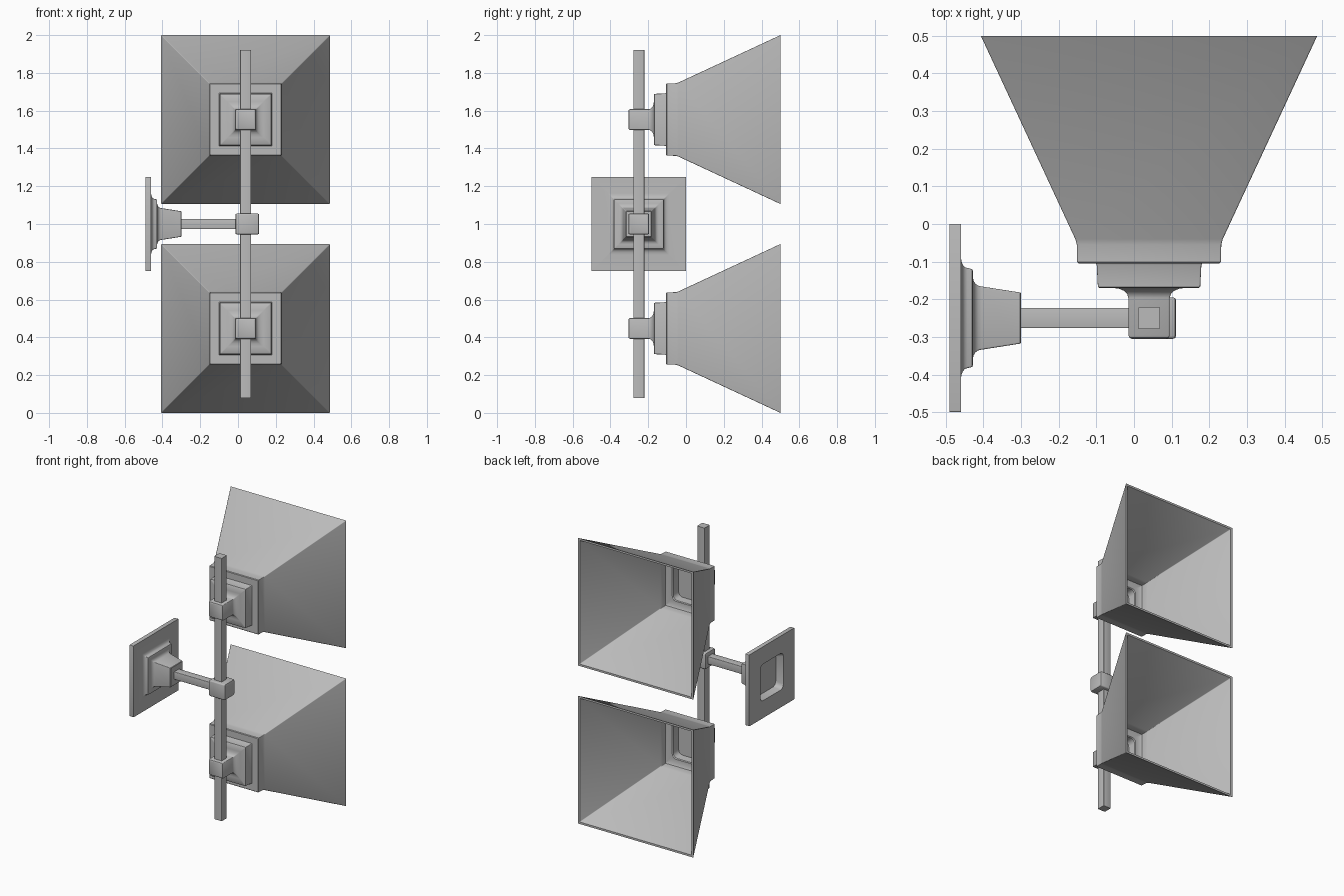
import bpy
from math import cos, sin, pi, radians
from mathutils import Vector

if "Cube" in bpy.data.objects:
    bpy.data.objects.remove(bpy.data.objects["Cube"])

metal = bpy.data.materials.new("satin_grey")
metal.use_nodes = True
GREY = (0.5, 0.5, 0.5, 1)
metal.diffuse_color = GREY
metal.node_tree.nodes["Principled BSDF"].inputs["Base Color"].default_value = GREY

BAR_X, BAR_Y, MID_Z = 0.04, -0.25, 1.0
SEG = 4  # segments per rounded corner


def square(half, r):
    """Square outline with rounded corners."""
    pts = []
    for q in range(4):
        for i in range(SEG):
            a = pi / 2 * (q + i / (SEG - 1))
            c = pi / 2 * q + pi / 4
            sx, sy = (1 if cos(c) > 0 else -1), (1 if sin(c) > 0 else -1)
            pts.append((sx * (half - r) + r * cos(a), sy * (half - r) + r * sin(a)))
    return pts


def loft(name, axis, centre, profile):
    """Closed square loft along an axis; profile = (position, half width, corner radius)."""
    place = {"x": lambda t, u, v: (t, u, v),
             "y": lambda t, u, v: (v, t, u),
             "z": lambda t, u, v: (u, v, t)}[axis]
    c = Vector(centre)
    verts = [Vector(place(t, u, v)) + c for t, h, r in profile for u, v in square(h, r)]
    n = 4 * SEG
    faces = [list(reversed(range(n)))]
    for k in range(len(profile) - 1):
        a, b = k * n, (k + 1) * n
        faces += [(a + i, a + (i + 1) % n, b + (i + 1) % n, b + i) for i in range(n)]
    faces.append(list(range(len(verts) - n, len(verts))))
    mesh = bpy.data.meshes.new(name)
    mesh.from_pydata(verts, [], faces)
    mesh.materials.append(metal)
    obj = bpy.data.objects.new(name, mesh)
    bpy.context.collection.objects.link(obj)
    bpy.ops.object.select_all(action="DESELECT")
    obj.select_set(True)
    bpy.context.view_layer.objects.active = obj
    bpy.ops.object.shade_smooth_by_angle(angle=radians(35))
    return obj


def prism(start, end, half, r=0.003, bevel=0.0):
    """Profile of a straight square block with softened ends."""
    if not bevel:
        return [(start, half, r), (end, half, r)]
    return [(start, half - bevel, r), (start + bevel * 0.3, half - bevel * 0.3, r),
            (start + bevel, half, r), (end - bevel, half, r),
            (end - bevel * 0.3, half - bevel * 0.3, r), (end, half - bevel, r)]


def cove(t0, h0, t1, h1, r):
    """Concave quarter curve between two widths."""
    return [(t0 + (t1 - t0) * (1 - cos(a)), h0 + (h1 - h0) * sin(a), r)
            for a in (pi / 2 * i / 4 for i in range(5))]


# Upright bar and its centre hub
loft("upright_bar", "z", (BAR_X, BAR_Y, 0), prism(0.08, 1.92, 0.029))
loft("centre_hub", "x", (0, BAR_Y, MID_Z), prism(-0.014, 0.112, 0.055, 0.008, 0.008))

# Arm from wall plate to hub
loft("arm", "x", (0, BAR_Y, MID_Z), prism(-0.31, 0.0, 0.027))

# Wall plate with stepped boss, hollowed from behind
R = 0.004
plate = [(-0.44, 0.115, 0.03), (-0.48, 0.125, 0.03), (-0.49, 0.128, 0.03),
         (-0.49, 0.25, R), (-0.46, 0.25, R)]
plate += cove(-0.46, 0.163, -0.443, 0.133, R)
plate += [(-0.43, 0.13, R), (-0.428, 0.125, R)]
plate += cove(-0.428, 0.108, -0.405, 0.084, R)
plate += [(-0.303, 0.068, R), (-0.30, 0.065, R)]
loft("wall_plate", "x", (0, BAR_Y, MID_Z), plate)

# Two shades, each with a bar clamp and a stepped, hollow collar
shade = cove(-0.17, 0.095, -0.196, 0.055, R)[::-1]
shade = [(-0.305, 0.046, R), (-0.302, 0.052, R), (-0.296, 0.055, R)] + shade
shade += [(-0.17, 0.132, R), (-0.167, 0.136, R), (-0.11, 0.139, R), (-0.105, 0.141, R),
          (-0.105, 0.187, R), (-0.101, 0.191, R), (-0.055, 0.192, R), (-0.04, 0.196, R),
          (0.5, 0.447, R), (0.5, 0.433, R),
          (-0.035, 0.182, R), (-0.055, 0.178, R), (-0.085, 0.177, R),
          (-0.09, 0.17, R), (-0.09, 0.13, 0.03), (-0.095, 0.125, 0.03), (-0.15, 0.122, 0.03)]
for label, z in (("lower", 0.447), ("upper", 1.553)):
    loft(label + "_shade", "y", (BAR_X, 0, z), shade)
